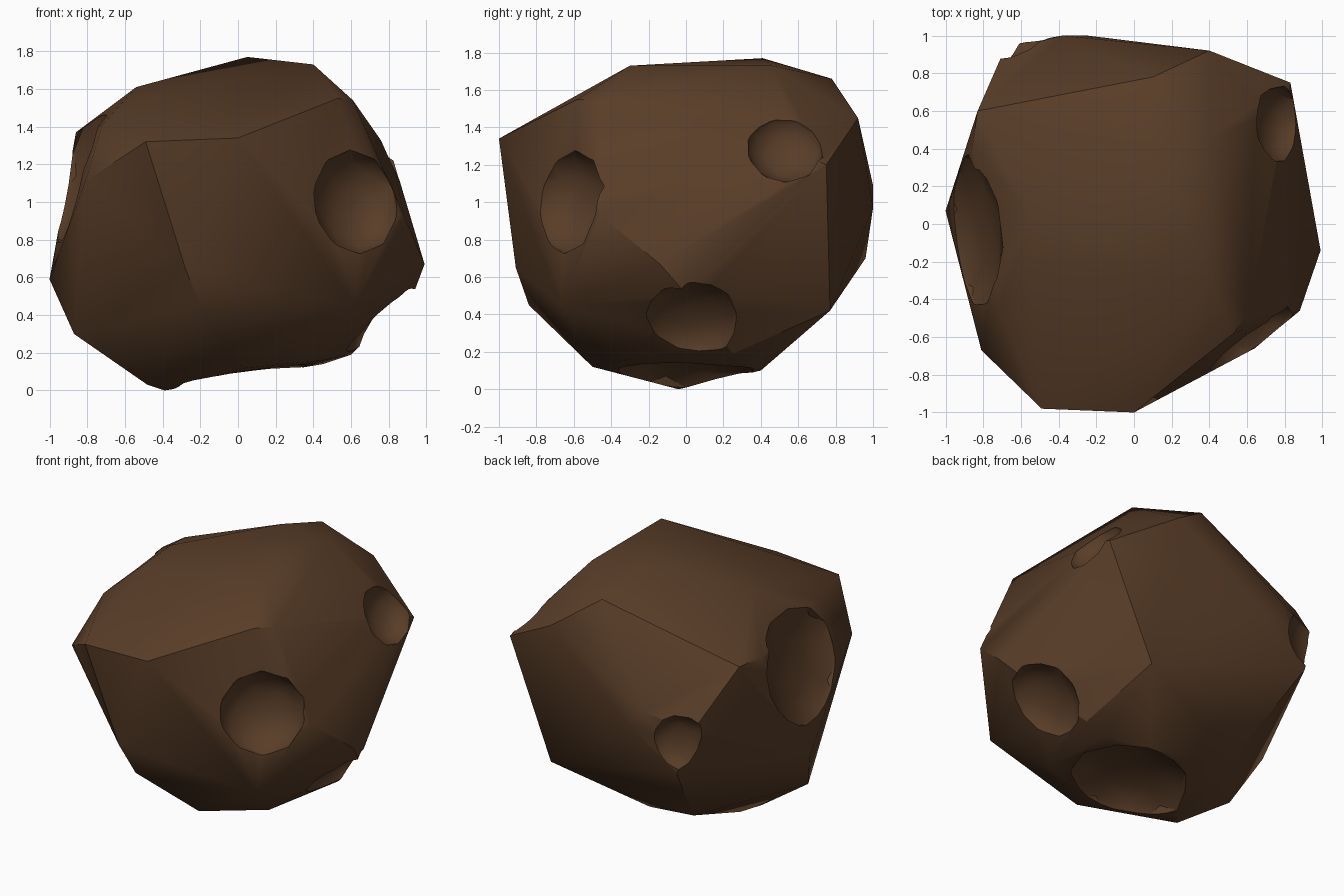
import bpy, bmesh, math
from mathutils import Vector

if "Cube" in bpy.data.objects:
    bpy.data.objects.remove(bpy.data.objects["Cube"])

# Rock body: convex hull of its corner points
corners = [
    # top
    (0.05, 0.41, 1.77), (0.40, -0.30, 1.73), (0.40, 0.46, 1.73), (-0.54, 0.03, 1.61),
    (-0.56, -0.25, 1.55), (0.10, 0.78, 1.66), (0.61, -0.46, 1.54), (0.53, -0.58, 1.55),
    (-0.86, 0.40, 1.37), (-0.83, 0.60, 1.37), (-0.72, -0.45, 1.41),
    # front
    (-0.49, -0.98, 1.32), (0.0, -1.0, 1.34), (-0.81, -0.67, 1.11), (0.38, -0.79, 0.96),
    (-0.28, -0.91, 0.65), (-0.20, -0.84, 0.45), (0.62, -0.67, 0.45), (0.64, -0.66, 0.70),
    # right
    (0.88, -0.46, 0.93), (0.99, -0.14, 0.67), (0.93, 0.0, 0.51), (0.83, 0.75, 1.20),
    (0.82, 0.66, 1.24), (0.50, 0.77, 0.42),
    # back
    (0.40, 0.92, 1.45), (-0.38, 1.0, 1.09), (-0.25, 1.0, 0.97), (-0.69, 0.92, 1.0),
    (-0.60, 0.96, 0.70),
    # left
    (-1.0, 0.07, 0.59), (-0.91, -0.22, 0.85), (-0.87, -0.10, 0.30),
    # bottom
    (-0.39, -0.04, 0.0), (-0.48, -0.15, 0.03), (0.05, -0.50, 0.12), (-0.40, 0.49, 0.18),
    (0.0, 0.40, 0.10), (0.45, 0.25, 0.14), (0.60, 0.25, 0.19), (0.45, -0.30, 0.16),
]
bm = bmesh.new()
for p in corners:
    bm.verts.new(p)
hull = bmesh.ops.convex_hull(bm, input=bm.verts)
loose = [v for v in bm.verts if not v.link_faces]
bmesh.ops.delete(bm, geom=loose, context='VERTS')
bmesh.ops.recalc_face_normals(bm, faces=bm.faces)
mesh = bpy.data.meshes.new("rock")
bm.to_mesh(mesh)
bm.free()
rock = bpy.data.objects.new("rock", mesh)
bpy.context.collection.objects.link(rock)

mat = bpy.data.materials.new("brown_stone")
mat.diffuse_color = (0.10, 0.047, 0.021, 1)
mat.use_nodes = True
mat.node_tree.nodes["Principled BSDF"].inputs["Base Color"].default_value = mat.diffuse_color
mesh.materials.append(mat)


def crater(aim, radius, depth):
    """Press a flattened ball into the surface nearest to the aim point."""
    hit, loc, normal, _ = rock.closest_point_on_mesh(Vector(aim[:3]))
    normal = Vector(aim[3:]).normalized()
    bpy.ops.mesh.primitive_ico_sphere_add(subdivisions=2, radius=1, location=loc)
    ball = bpy.context.object
    ball.name = "crater_cutter"
    ball.hide_render = True
    ball.scale = (radius, radius, depth)
    ball.rotation_euler = normal.to_track_quat('Z', 'Y').to_euler()
    ball.data.materials.append(mat)
    cut = rock.modifiers.new("crater", 'BOOLEAN')
    cut.operation = 'DIFFERENCE'
    cut.solver = 'EXACT'
    cut.object = ball
    bpy.context.view_layer.objects.active = rock
    bpy.ops.object.modifier_apply(modifier=cut.name)
    bpy.data.objects.remove(ball, do_unlink=True)


bpy.context.view_layer.update()
# Craters: aim point and facing direction, radius, depth
crater((0.62, -0.62, 1.00, 0.65, -0.75, 0.15), 0.28, 0.17)    # front right
crater((0.76, 0.53, 1.28, 0.88, 0.05, 0.45), 0.21, 0.13)      # right, near the back
crater((0.78, 0.03, 0.35, 0.75, 0.0, -0.66), 0.27, 0.12)      # low right
crater((0.03, 0.0, 0.08, 0.17, 0.0, -1.0), 0.39, 0.12)        # underside
crater((-0.85, -0.03, 1.15, -0.93, -0.1, 0.3), 0.42, 0.11)    # left, shallow
crater((-0.62, 0.95, 0.92, -0.35, 0.93, 0.05), 0.19, 0.08)    # back, small

# Soft crater bowls, crisp facet edges
bpy.ops.object.select_all(action='DESELECT')
rock.select_set(True)
bpy.context.view_layer.objects.active = rock
bpy.ops.object.shade_smooth_by_angle(angle=math.radians(30))
